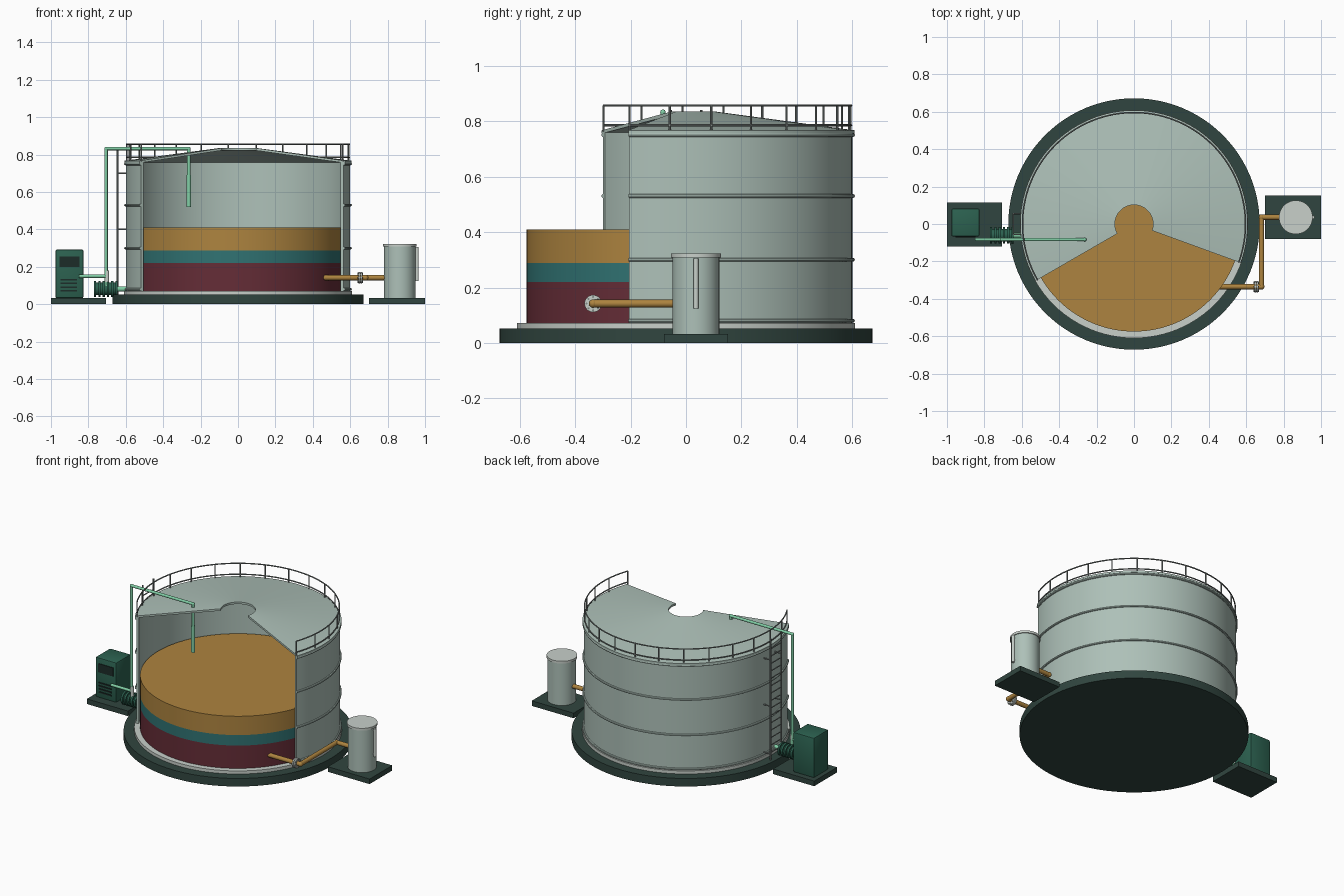
import bpy, bmesh
from math import pi, sin, cos, radians
from mathutils import Vector, Matrix

if "Cube" in bpy.data.objects:
    bpy.data.objects.remove(bpy.data.objects["Cube"])

def material(name, rgb):
    m = bpy.data.materials.new(name)
    m.diffuse_color = (*rgb, 1)
    m.use_nodes = True
    m.node_tree.nodes["Principled BSDF"].inputs["Base Color"].default_value = m.diffuse_color
    return m

DARK = material("dark_green", (0.03, 0.06, 0.05))
STEEL = material("pale_steel", (0.42, 0.53, 0.48))
PALE = material("pale_grey", (0.58, 0.63, 0.59))
RAIL = material("rail_grey", (0.22, 0.25, 0.24))
AMBER = material("amber", (0.42, 0.23, 0.05))
TEAL = material("teal", (0.03, 0.17, 0.17))
RED = material("dark_red", (0.13, 0.026, 0.038))
MINT = material("mint", (0.22, 0.62, 0.38))
GREEN = material("cabinet_green", (0.025, 0.12, 0.08))
BLACK = material("near_black", (0.012, 0.025, 0.022))

A0, A1 = -20, 210          # the wall, roof and rails all stop at the cutaway

def finish(name, bm, mat):
    bmesh.ops.recalc_face_normals(bm, faces=bm.faces)
    me = bpy.data.meshes.new(name)
    bm.to_mesh(me)
    bm.free()
    me.polygons.foreach_set("use_smooth", [True] * len(me.polygons))
    me.set_sharp_from_angle(angle=radians(35))
    me.materials.append(mat)
    ob = bpy.data.objects.new(name, me)
    bpy.context.collection.objects.link(ob)
    return ob

def sweep(bm, profile, n=80, a0=A0, a1=A1):
    """Turn a closed (r, z) profile about z, capped unless a full turn."""
    full = a1 - a0 >= 360
    rows = []
    for i in range(n if full else n + 1):
        a = radians(a0 + (a1 - a0) * i / n)
        rows.append([bm.verts.new((r * cos(a), r * sin(a), z)) for r, z in profile])
    k = len(profile)
    for i in range(n):
        p, q = rows[i], rows[(i + 1) % len(rows)]
        for j in range(k):
            bm.faces.new((p[j], q[j], q[(j + 1) % k], p[(j + 1) % k]))
    if not full:
        bm.faces.new(rows[0])
        bm.faces.new(rows[-1])

def circle(r, z, t, n=8):
    return [(r + t * cos(2 * pi * i / n), z + t * sin(2 * pi * i / n)) for i in range(n)]

def rod(bm, a, b, r, n=12):
    a, b = Vector(a), Vector(b)
    d = b - a
    mat = Matrix.Translation((a + b) / 2) @ d.to_track_quat('Z', 'Y').to_matrix().to_4x4()
    bmesh.ops.create_cone(bm, cap_ends=True, segments=n, radius1=r, radius2=r,
                          depth=d.length, matrix=mat)

def rods(name, segs, r, mat, n=12):
    bm = bmesh.new()
    for a, b in segs:
        rod(bm, a, b, r, n)
    return finish(name, bm, mat)

def pipe(name, pts, r, mat):
    bm = bmesh.new()
    for a, b in zip(pts, pts[1:]):
        rod(bm, a, b, r, 16)
    for p in pts[1:-1]:
        bmesh.ops.create_uvsphere(bm, u_segments=16, v_segments=8, radius=r * 1.1,
                                  matrix=Matrix.Translation(p))
    return finish(name, bm, mat)

def disc(name, x, y, z0, z1, r, mat, n=96):
    return rods(name, [((x, y, z0), (x, y, z1))], r, mat, n)

def box(name, x0, x1, y0, y1, z0, z1, mat, bevel=0):
    bm = bmesh.new()
    m = Matrix.Translation(((x0 + x1) / 2, (y0 + y1) / 2, (z0 + z1) / 2))
    bmesh.ops.create_cube(bm, size=1, matrix=m @ Matrix.Diagonal((x1 - x0, y1 - y0, z1 - z0, 1)))
    if bevel:
        bmesh.ops.bevel(bm, geom=bm.edges[:], offset=bevel, segments=2, affect='EDGES', profile=0.5)
    return finish(name, bm, mat)

# foundation and floor plate
disc("foundation", 0, 0, 0, 0.052, 0.672, DARK)
disc("floor_plate", 0, 0, 0.052, 0.072, 0.61, PALE)

# liquid layers
disc("lower_liquid", 0, 0, 0.072, 0.22, 0.575, RED)
disc("middle_liquid", 0, 0, 0.22, 0.288, 0.575, TEAL)
disc("upper_liquid", 0, 0, 0.288, 0.41, 0.575, AMBER)

# cut-away shell and conical roof with open centre
bm = bmesh.new()
sweep(bm, [(0.584, 0.07), (0.6, 0.07), (0.6, 0.762), (0.584, 0.762)])
finish("tank_wall", bm, STEEL)
bm = bmesh.new()
sweep(bm, [(0.102, 0.822), (0.608, 0.755), (0.608, 0.767), (0.102, 0.835)])
finish("tank_roof", bm, STEEL)

# stiffening bands
bm = bmesh.new()
for z in (0.08, 0.3, 0.53, 0.75):
    sweep(bm, circle(0.602, z, 0.007))
finish("wall_bands", bm, STEEL)

# roof guard rail
bm = bmesh.new()
for z in (0.785, 0.856):
    sweep(bm, circle(0.596, z, 0.004))
for i in range(17):
    a = radians(A0 + (A1 - A0) * i / 16)
    x, y = 0.596 * cos(a), 0.596 * sin(a)
    rod(bm, (x, y, 0.762), (x, y, 0.856), 0.004, 8)
finish("guard_rail", bm, RAIL)

# ladder on the left side
bm = bmesh.new()
for y in (-0.055, 0.055):
    rod(bm, (-0.645, y, 0.052), (-0.645, y, 0.84), 0.005, 8)
    for z in (0.09, 0.4, 0.7):
        rod(bm, (-0.645, y, z), (-0.594, y, z), 0.004, 8)
for i in range(15):
    z = 0.1 + i * 0.048
    rod(bm, (-0.645, -0.055, z), (-0.645, 0.055, z), 0.0035, 8)
finish("ladder", bm, RAIL)

# control cabinet on its pad
box("left_pad", -1.0, -0.705, -0.12, 0.115, 0, 0.033, DARK)
box("cabinet", -0.976, -0.826, -0.067, 0.083, 0.033, 0.292, GREEN, 0.008)
box("cabinet_window", -0.955, -0.847, -0.071, -0.06, 0.2, 0.256, BLACK)
for i in range(4):
    z = 0.068 + i * 0.02
    box(f"cabinet_louvre_{i + 1}", -0.95, -0.86, -0.072, -0.06, z, z + 0.008, BLACK)

# finned pump motor and its stub into the tank
rods("pump_motor", [((-0.765, -0.06, 0.082), (-0.65, -0.06, 0.082))], 0.033, GREEN, 32)
rods("motor_fins", [((-0.77 + i * 0.023, -0.06, 0.082), (-0.758 + i * 0.023, -0.06, 0.082))
                    for i in range(6)], 0.043, GREEN, 32)
rods("pump_stub", [((-0.66, -0.06, 0.082), (-0.59, -0.06, 0.082))], 0.014, MINT, 16)

# feed pipe over the roof and down into the tank
pipe("feed_pipe", [(-0.85, -0.083, 0.15), (-0.705, -0.083, 0.15), (-0.705, -0.083, 0.832),
                   (-0.263, -0.083, 0.832), (-0.263, -0.083, 0.52)], 0.009, MINT)
disc("drop_pipe_sleeve", -0.263, -0.083, 0.52, 0.69, 0.012, MINT, 16)
disc("feed_valve", -0.7, -0.083, 0.12, 0.18, 0.011, PALE, 16)
disc("motor_outlet", -0.705, -0.08, 0.08, 0.15, 0.009, MINT, 16)

# receiver vessel with lid and sight tube
RX, RY = 0.865, 0.036
box("right_pad", 0.7, 1.0, -0.08, 0.152, 0, 0.033, DARK)
disc("receiver", RX, RY, 0.033, 0.31, 0.084, STEEL, 48)
disc("receiver_lid", RX, RY, 0.308, 0.323, 0.09, PALE, 48)
disc("sight_tube", 0.957, RY, 0.125, 0.305, 0.009, PALE, 16)
rods("sight_tube_mounts", [((0.94, RY, z), (0.957, RY, z)) for z in (0.14, 0.29)], 0.006, RAIL)

# outlet pipe with bolted flange pair
PY, PZ = -0.335, 0.142
pipe("outlet_pipe", [(0.455, PY, PZ), (0.682, PY, PZ), (0.682, RY, PZ), (0.8, RY, PZ)], 0.014, AMBER)
rods("flanges", [((x, PY, PZ), (x + 0.008, PY, PZ)) for x in (0.643, 0.655)], 0.031, PALE, 32)
bolts = [(PY + 0.024 * cos(i * pi / 4), PZ + 0.024 * sin(i * pi / 4)) for i in range(8)]
rods("flange_bolts", [((0.639, y, z), (0.667, y, z)) for y, z in bolts], 0.004, RAIL, 6)
